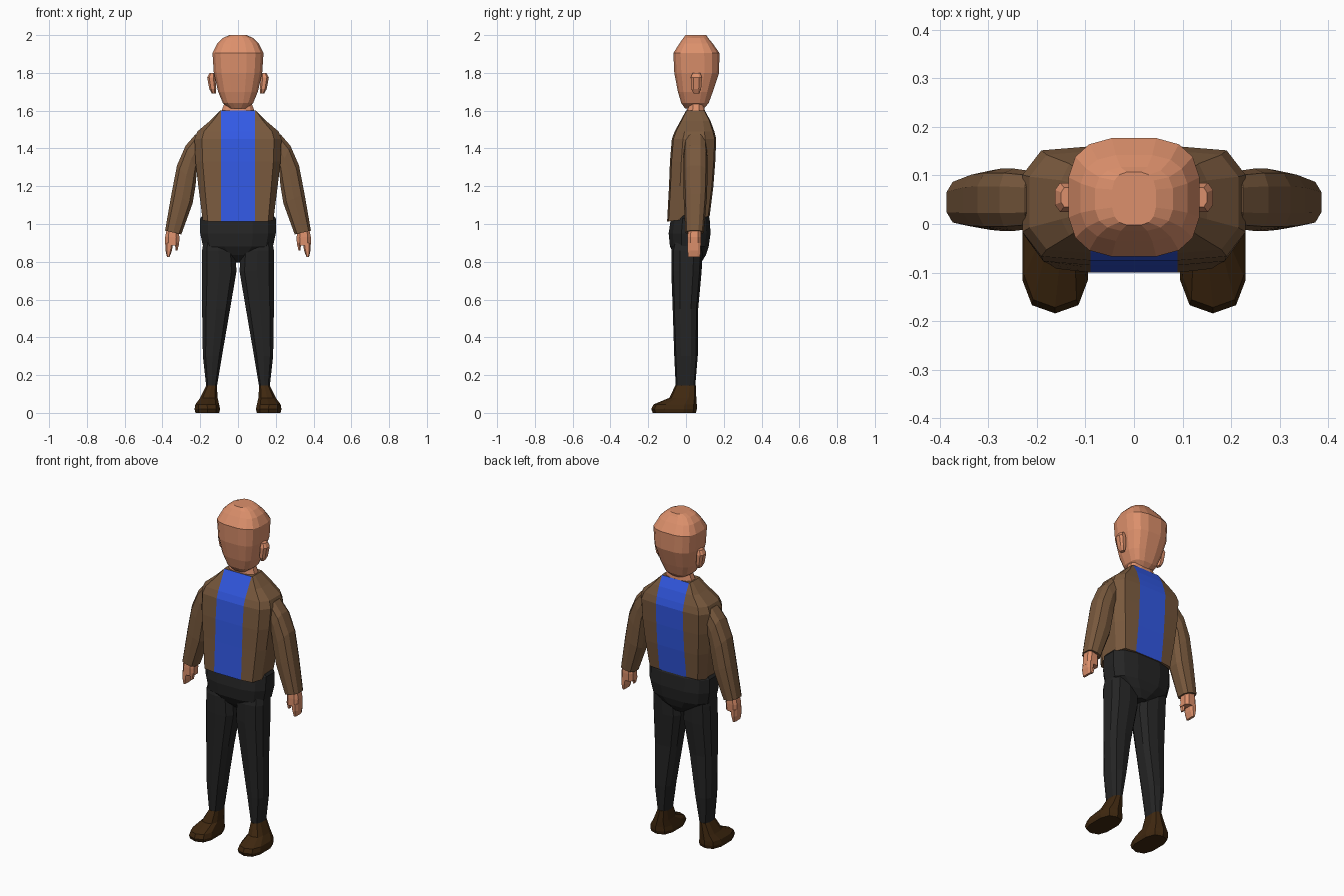
import bpy, bmesh, math

if "Cube" in bpy.data.objects:
    bpy.data.objects.remove(bpy.data.objects["Cube"])


def material(name, rgb):
    m = bpy.data.materials.new(name)
    m.diffuse_color = (*rgb, 1)
    m.use_nodes = True
    m.node_tree.nodes["Principled BSDF"].inputs["Base Color"].default_value = m.diffuse_color
    return m


SKIN = material("skin", (0.72, 0.28, 0.15))
BROWN = material("jacket_brown", (0.19, 0.10, 0.047))
BLUE = material("shirt_blue", (0.032, 0.10, 0.78))
BLACK = material("trouser_black", (0.018, 0.018, 0.018))
LEATHER = material("shoe_brown", (0.05, 0.021, 0.005))


def skin_rings(name, rings, mats, rule=None):
    """Bridge rings of points into a closed flat-shaded solid."""
    bm = bmesh.new()
    loops = [[bm.verts.new(p) for p in r] for r in rings]
    n = len(loops[0])
    for a, b in zip(loops, loops[1:]):
        for i in range(n):
            j = (i + 1) % n
            bm.faces.new((a[i], a[j], b[j], b[i]))
    bm.faces.new(loops[0])
    bm.faces.new(loops[-1])
    bmesh.ops.recalc_face_normals(bm, faces=bm.faces)
    if rule:
        for f in bm.faces:
            f.material_index = rule(f)
    me = bpy.data.meshes.new(name)
    bm.to_mesh(me)
    bm.free()
    for m in mats:
        me.materials.append(m)
    ob = bpy.data.objects.new(name, me)
    bpy.context.collection.objects.link(ob)
    return ob


def ring(xa, za, xb, zb, ya, yb, n, p, s):
    """Rounded ring spanning (xa,za)-(xb,zb) across and ya-yb in depth."""
    pts = []
    for i in range(n):
        t = 2 * math.pi * (i + 0.5) / n
        c, d = math.cos(t), math.sin(t)
        u = math.copysign(abs(c) ** (2 / p), c)
        v = math.copysign(abs(d) ** (2 / p), d)
        k = math.cos(math.pi / n) ** (2 / p)
        u, v = (u / k + 1) / 2, (v / k + 1) / 2
        pts.append((s * (xa + (xb - xa) * u), ya + (yb - ya) * v, za + (zb - za) * u))
    return pts


def loft(name, rows, mat, n=8, p=2.6, s=1):
    return skin_rings(name, [ring(*r, n, p, s) for r in rows], [mat])


def flat(z, xa, xb, ya, yb):
    return (xa, z, xb, z, ya, yb)


def sym(z, rx, ya, yb):
    return flat(z, -rx, rx, ya, yb)


# Head and neck
loft("head", [sym(1.612, .045, -.005, .095), sym(1.64, .08, -.025, .12),
              sym(1.70, .105, -.043, .142), sym(1.80, .128, -.062, .175),
              sym(1.905, .135, -.067, .177), sym(1.955, .11, -.035, .142),
              sym(1.985, .08, -.014, .117), sym(2.0, .045, -.002, .107)], SKIN, 16, 3)
loft("neck", [sym(1.56, .10, -.005, .105), sym(1.595, .088, .005, .10),
              sym(1.66, .065, .012, .095)], SKIN, 12, 2.6)

# Jacket body, with shirt panel down the middle of front and back
body = []
for i, (z, rx, yf, yb) in enumerate([(1.025, .187, -.10, .125), (1.20, .21, -.09, .145),
                                     (1.33, .225, -.085, .155), (1.45, .23, -.075, .16),
                                     (1.49, .215, -.06, .15), (1.545, .15, -.03, .13),
                                     (1.60, .095, 0, .10)]):
    cy, h = (yf + yb) / 2, (yb - yf) / 2
    half = [(.09, 1), (.09 + .72 * (rx - .09), .93), (rx, .5)]
    quarter = half + [(x, -y) for x, y in reversed(half)]
    full = quarter + [(-x, -y) for x, y in quarter]
    slant = 0.12 if i == 0 else 0
    body.append([(x, cy + y * h, z + slant * (cy + y * h)) for x, y in full])


def is_shirt(f):
    c = f.calc_center_median()
    return int(abs(c.x) < .01 and abs(f.normal.y) > .3)


skin_rings("jacket_and_shirt", body, [BROWN, BLUE], is_shirt)

# Trouser seat
loft("trouser_seat", [sym(.795, .035, -.02, .08), sym(.835, .11, -.06, .105),
                      sym(.88, .185, -.085, .12), sym(.95, .20, -.092, .13),
                      sym(1.03, .20, -.08, .125), sym(1.05, .185, -.07, .115)], BLACK, 12, 2.8)

for s, side in ((1, "right"), (-1, "left")):
    # Ears
    loft(side + "_ear", [flat(1.69, .118, .138, .04, .07), flat(1.715, .115, .152, .028, .08),
                         flat(1.775, .12, .163, .025, .085), flat(1.80, .125, .15, .035, .075)],
         SKIN, 8, 2.6, s)
    # Sleeves
    loft(side + "_sleeve", [(.16, 1.32, .18, 1.46, .01, .09), (.20, 1.33, .225, 1.475, -.008, .107),
                            (.218, 1.28, .277, 1.415, -.012, .112),
                            (.225, 1.20, .323, 1.31, -.012, .112),
                            (.24, 1.11, .352, 1.16, -.01, .108),
                            (.30, .945, .386, .965, -.002, .092)], BROWN, 10, 2.8, s)
    # Hands
    loft(side + "_palm", [flat(.885, .312, .385, .008, .078), flat(.93, .31, .386, .008, .08),
                          flat(.98, .318, .376, .012, .078)], SKIN, 8, 3, s)
    loft(side + "_fingers", [flat(.825, .362, .376, .012, .074), flat(.86, .35, .384, .008, .078),
                             flat(.90, .343, .385, .008, .078)], SKIN, 8, 3.2, s)
    loft(side + "_thumb", [flat(.86, .320, .330, .015, .04), flat(.90, .312, .335, .01, .045)],
         SKIN, 6, 2.6, s)
    # Trouser legs
    loft(side + "_trouser_leg", [flat(.92, .04, .18, -.06, .09), flat(.86, .015, .19, -.075, .085),
                                 flat(.75, .008, .19, -.075, .08), flat(.55, .042, .19, -.068, .062),
                                 flat(.30, .085, .186, -.06, .06), flat(.13, .113, .167, -.052, .046)],
         BLACK, 10, 2.8, s)
    # Shoes
    loft(side + "_shoe", [flat(0, .10, .225, -.172, .048), flat(.02, .095, .23, -.18, .053),
                          flat(.045, .10, .226, -.168, .053), flat(.08, .108, .20, -.085, .052),
                          flat(.145, .112, .168, -.055, .05)], LEATHER, 10, 2.8, s)
